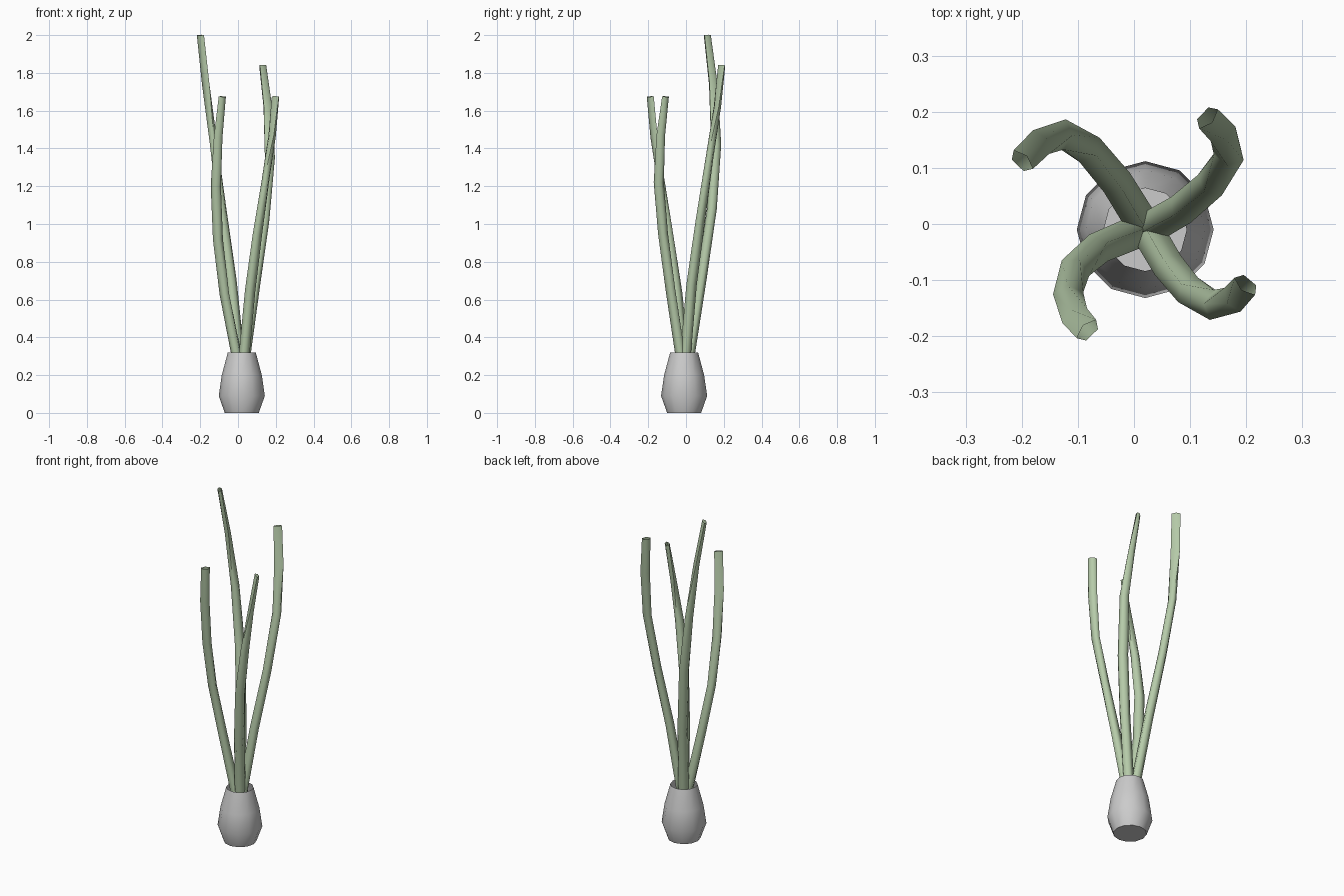
import bpy, bmesh, math
from mathutils import Vector

if "Cube" in bpy.data.objects:
    bpy.data.objects.remove(bpy.data.objects["Cube"])

CENTRE = Vector((0.02, -0.01, 0))


def material(name, rgb):
    m = bpy.data.materials.new(name)
    m.diffuse_color = (*rgb, 1)
    m.use_nodes = True
    m.node_tree.nodes["Principled BSDF"].inputs["Base Color"].default_value = m.diffuse_color
    return m


def skin(name, rings, mat=None, cap_start=False, angle=60):
    """Bridge a list of equal-sized vertex rings into one open tube."""
    bm = bmesh.new()
    loops = [[bm.verts.new(p) for p in ring] for ring in rings]
    n = len(loops[0])
    for a, b in zip(loops, loops[1:]):
        for i in range(n):
            j = (i + 1) % n
            bm.faces.new((a[i], a[j], b[j], b[i]))
    if cap_start:
        bm.faces.new(loops[0][::-1])
    bmesh.ops.recalc_face_normals(bm, faces=bm.faces)
    for f in bm.faces:
        f.smooth = True
    for e in bm.edges:
        if len(e.link_faces) == 2 and e.calc_face_angle() > math.radians(angle):
            e.smooth = False
    mesh = bpy.data.meshes.new(name)
    bm.to_mesh(mesh)
    bm.free()
    ob = bpy.data.objects.new(name, mesh)
    bpy.context.collection.objects.link(ob)
    if mat:
        mesh.materials.append(mat)
    return ob


# Bulb: twelve-sided turned profile (radius, height), open at the top
bulb_profile = [(0.09, 0), (0.122, 0.09), (0.106, 0.2), (0.074, 0.32)]
skin("bulb", [[CENTRE + Vector((r * math.cos(math.tau * i / 12),
                                r * math.sin(math.tau * i / 12), z))
               for i in range(12)] for r, z in bulb_profile],
     material("bulb_white", (0.8, 0.8, 0.78)), cap_start=True)


# Leaves: five-sided tubes that flatten toward the tip
def leaf(name, path, mat):
    pts = [CENTRE + Vector((0, 0, 0.1))] + [Vector(p) for p in path]
    rings = []
    last = len(pts) - 1
    for k, p in enumerate(pts):
        t = (pts[min(k + 1, last)] - pts[max(k - 1, 0)]).normalized()
        side = Vector((-t.y, t.x, 0)).normalized()
        up = t.cross(side)
        f = k / last
        wide = 0.031 - 0.006 * f ** 2
        thick = 0.028 - 0.015 * f ** 2
        rings.append([p + side * wide * math.sin(math.tau * i / 5)
                      + up * thick * math.cos(math.tau * i / 5) for i in range(5)])
    skin(name, rings, mat, angle=85)


green = material("leaf_green", (0.47, 0.6, 0.4))
leaf("leaf_back_left", [(0.003, 0.02, 0.32), (-0.035, 0.08, 0.7), (-0.085, 0.137, 1.08),
                        (-0.13, 0.16, 1.42), (-0.17, 0.143, 1.74), (-0.2, 0.112, 2.0)], green)
leaf("leaf_back_right", [(0.04, 0.0, 0.32), (0.09, 0.03, 0.68), (0.14, 0.075, 1.02),
                         (0.17, 0.125, 1.35), (0.156, 0.165, 1.62), (0.13, 0.19, 1.84)], green)
leaf("leaf_front_right", [(0.035, -0.03, 0.32), (0.065, -0.08, 0.65), (0.102, -0.122, 0.95),
                          (0.145, -0.145, 1.22), (0.18, -0.132, 1.47), (0.2, -0.108, 1.675)], green)
leaf("leaf_front_left", [(-0.01, -0.02, 0.32), (-0.07, -0.047, 0.63), (-0.108, -0.085, 0.92),
                         (-0.117, -0.13, 1.2), (-0.103, -0.168, 1.46), (-0.082, -0.19, 1.675)], green)
